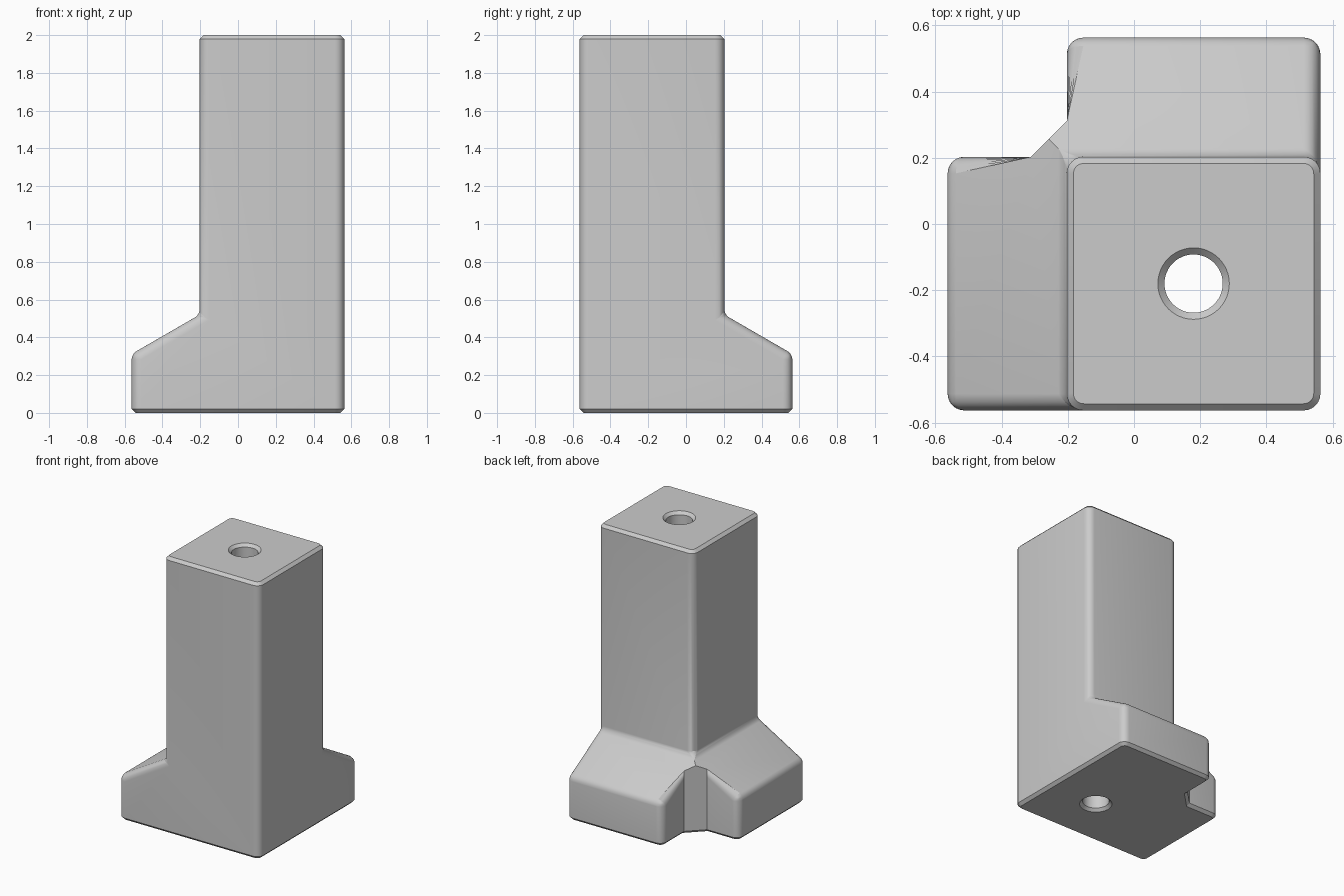
import bpy, bmesh, math

cube = bpy.data.objects.get("Cube")
if cube:
    bpy.data.objects.remove(cube, do_unlink=True)

OUT, COL, WEB = 0.563, 0.203, 0.108   # outer reach, column side, web size
LOW, HIGH, TOP = 0.312, 0.52, 2.0     # foot slope heights, full height
FILLET, CHAMFER = 0.05, 0.02
HOLE_X, HOLE_Y, HOLE_R = 0.18, -0.18, 0.088


def prism(name, outline, direction):
    """Closed solid made by sweeping a flat outline along a direction."""
    bm = bmesh.new()
    face = bm.faces.new([bm.verts.new(p) for p in outline])
    swept = bmesh.ops.extrude_face_region(bm, geom=[face], use_keep_orig=True)
    moved = [v for v in swept["geom"] if isinstance(v, bmesh.types.BMVert)]
    bmesh.ops.translate(bm, verts=moved, vec=direction)
    bmesh.ops.recalc_face_normals(bm, faces=bm.faces)
    mesh = bpy.data.meshes.new(name)
    bm.to_mesh(mesh)
    bm.free()
    obj = bpy.data.objects.new(name, mesh)
    bpy.context.collection.objects.link(obj)
    return obj


def bake(obj):
    """Apply every modifier on the object."""
    bpy.context.view_layer.update()
    graph = bpy.context.evaluated_depsgraph_get()
    mesh = bpy.data.meshes.new_from_object(obj.evaluated_get(graph))
    obj.modifiers.clear()
    obj.data = mesh


def cut(obj, cutter):
    mod = obj.modifiers.new("cut", "BOOLEAN")
    mod.operation, mod.solver, mod.object = "DIFFERENCE", "EXACT", cutter
    bake(obj)
    bpy.data.objects.remove(cutter, do_unlink=True)


def bevel(obj, weigh, width, segments):
    """Bevel the edges to which weigh() gives a weight."""
    bm = bmesh.new()
    bm.from_mesh(obj.data)
    bmesh.ops.remove_doubles(bm, verts=bm.verts, dist=0.0005)
    if segments > 1:
        bmesh.ops.dissolve_limit(bm, angle_limit=0.02, verts=bm.verts, edges=bm.edges)
    layer = bm.edges.layers.float.get("bevel_weight_edge") or bm.edges.layers.float.new("bevel_weight_edge")
    for e in bm.edges:
        e[layer] = weigh(e)
    bm.to_mesh(obj.data)
    bm.free()
    mod = obj.modifiers.new("bevel", "BEVEL")
    mod.limit_method, mod.width, mod.segments = "WEIGHT", width, segments
    mod.use_clamp_overlap = False
    bake(obj)


# Post: footprint of the column, two feet and the web between them
footprint = [(-OUT, -OUT), (OUT, -OUT), (OUT, OUT), (-COL, OUT),
             (-COL, COL + WEB), (-COL - WEB, COL), (-OUT, COL)]
post = prism("corner_post", [(x, y, 0) for x, y in footprint], (0, 0, TOP))

# Remove everything above the sloping feet
slope = (HIGH - LOW) / (OUT - COL)
profile = [(COL, HIGH), (1, HIGH - slope * (1 - COL)), (1, 3), (COL, 3)]
cut(post, prism("side_cutter", [(-d, -1, z) for d, z in profile], (0, 2, 0)))
cut(post, prism("back_cutter", [(-1, d, z) for d, z in profile], (2, 0, 0)))


def on_rim(e):
    zs = [v.co.z for v in e.verts]
    return max(zs) < 1e-3 or min(zs) > TOP - 1e-3


def fillet_weight(e):
    on_web = [abs(v.co.y - v.co.x - 2 * COL - WEB) < 2e-3 for v in e.verts]
    hip = all(abs(v.co.x + v.co.y) < 2e-3 and v.co.z < HIGH + 0.01 for v in e.verts)
    if on_rim(e) or all(on_web) or hip or len(e.link_faces) != 2:
        return 0.0
    return min(1.0, math.tan(e.calc_face_angle() / 2))


# Rounded edges, then flat chamfers round the top and bottom
bevel(post, fillet_weight, FILLET, 6)
bevel(post, lambda e: float(on_rim(e) and e.calc_face_angle(0) > 0.5), CHAMFER, 1)

# Countersunk hole right through the column
bm = bmesh.new()
wide = HOLE_R + CHAMFER
path = [(0, -CHAMFER), (wide + CHAMFER, -CHAMFER), (HOLE_R, CHAMFER),
        (HOLE_R, TOP - CHAMFER), (wide + CHAMFER, TOP + CHAMFER), (0, TOP + CHAMFER)]
verts = [bm.verts.new((r, 0, z)) for r, z in path]
edges = [bm.edges.new(pair) for pair in zip(verts, verts[1:])]
bmesh.ops.spin(bm, geom=verts + edges, axis=(0, 0, 1), cent=(0, 0, 0),
               angle=math.tau, steps=48)
bmesh.ops.remove_doubles(bm, verts=bm.verts, dist=1e-4)
bmesh.ops.recalc_face_normals(bm, faces=bm.faces)
mesh = bpy.data.meshes.new("hole_cutter")
bm.to_mesh(mesh)
bm.free()
hole = bpy.data.objects.new("hole_cutter", mesh)
hole.location = (HOLE_X, HOLE_Y, 0)
bpy.context.collection.objects.link(hole)
cut(post, hole)

# Plain grey finish
grey = bpy.data.materials.new("plain_grey")
grey.use_nodes = True
grey.diffuse_color = (0.6, 0.6, 0.6, 1)
grey.node_tree.nodes["Principled BSDF"].inputs["Base Color"].default_value = (0.6, 0.6, 0.6, 1)
post.data.materials.clear()
post.data.materials.append(grey)

bpy.ops.object.select_all(action="DESELECT")
post.select_set(True)
bpy.context.view_layer.objects.active = post
bpy.ops.object.shade_smooth_by_angle(angle=math.radians(25))
